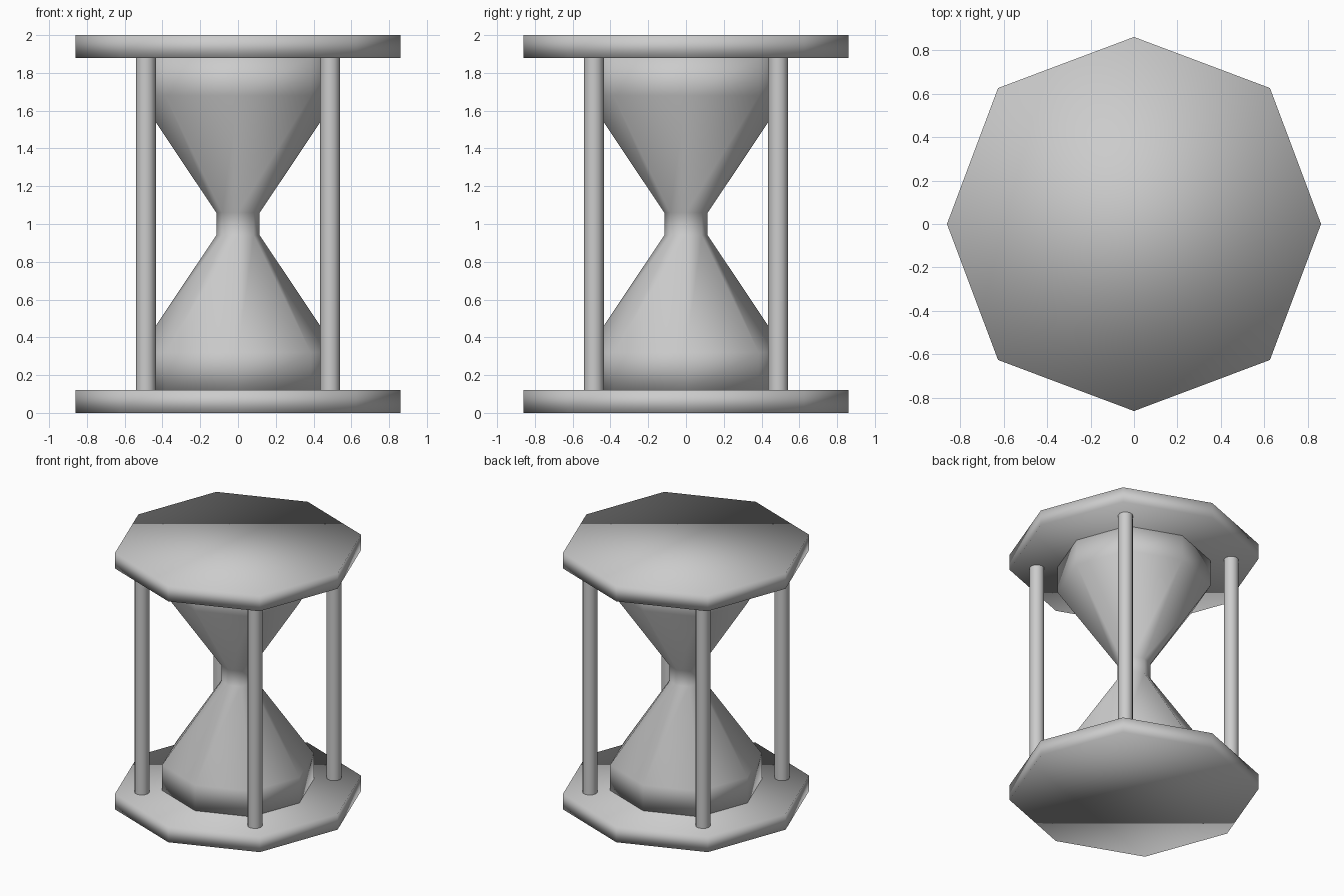
import bpy
import bmesh
from math import sin, cos, pi

if "Cube" in bpy.data.objects:
    bpy.data.objects.remove(bpy.data.objects["Cube"])

DIAG = 1.028  # the octagon reaches slightly further at its diagonal corners


def lathe(name, profile, sides, center=(0, 0), diag=1.0, sharp=False):
    """Closed stack of polygon rings; profile is a list of (radius, z)."""
    bm = bmesh.new()
    rings = []
    for r, z in profile:
        ring = []
        for i in range(sides):
            a = 2 * pi * i / sides
            k = r * (diag if i % 2 else 1.0)
            ring.append(bm.verts.new((center[0] + k * cos(a), center[1] + k * sin(a), z)))
        rings.append(ring)
    for lo, hi in zip(rings, rings[1:]):
        for i in range(sides):
            j = (i + 1) % sides
            bm.faces.new((lo[i], lo[j], hi[j], hi[i]))
    bm.faces.new(rings[0][::-1])
    bm.faces.new(rings[-1])
    mesh = bpy.data.meshes.new(name)
    bm.to_mesh(mesh)
    bm.free()
    obj = bpy.data.objects.new(name, mesh)
    bpy.context.collection.objects.link(obj)
    bpy.ops.object.select_all(action='DESELECT')
    obj.select_set(True)
    bpy.context.view_layer.objects.active = obj
    if sharp:
        bpy.ops.object.shade_smooth_by_angle(angle=pi / 3)
    else:
        bpy.ops.object.shade_smooth()
    return obj


# Octagonal end plates
lathe("bottom_plate", [(0.86, 0), (0.86, 0.12)], 8, diag=DIAG)
lathe("top_plate", [(0.86, 1.88), (0.86, 2.0)], 8, diag=DIAG)

# Glass with two bulbs and a narrow neck, mirrored about z = 1
half = [(0.53, 0.12), (0.53, 0.32), (0.115, 0.94)]
lathe("glass", half + [(r, 2 - z) for r, z in reversed(half)], 8, diag=DIAG)

# Four corner posts
for side_x, sx in (("left", -1), ("right", 1)):
    for side_y, sy in (("front", -1), ("back", 1)):
        lathe(f"{side_y}_{side_x}_post", [(0.053, 0.12), (0.053, 1.88)], 12,
              center=(sx * 0.488, sy * 0.488), sharp=True)
